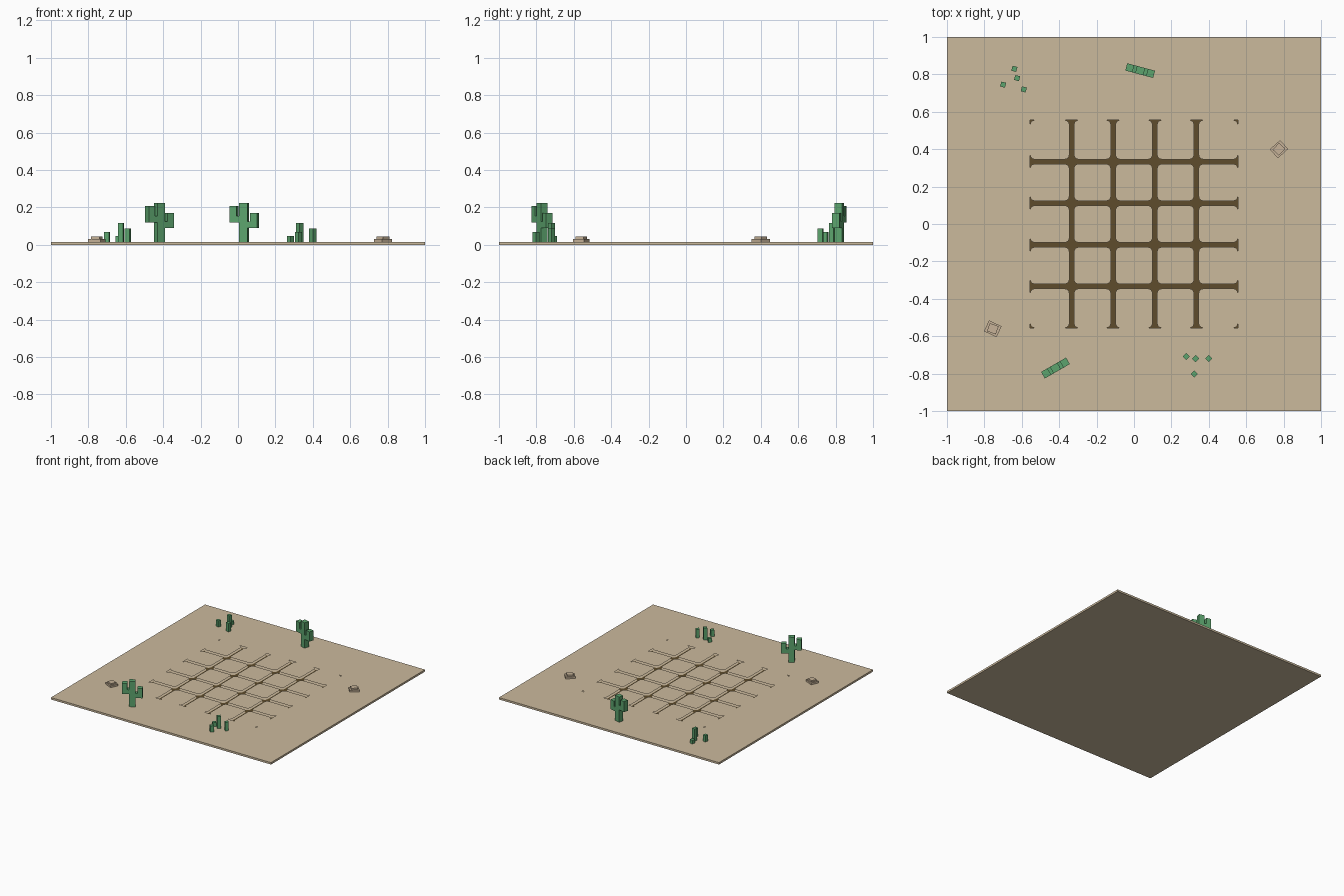
import bpy, bmesh, math
from mathutils import Matrix, Vector

if "Cube" in bpy.data.objects:
    bpy.data.objects.remove(bpy.data.objects["Cube"])

TOP = 0.016           # ground surface height
CELL = 2 / 9          # size of one dried mud plate
PIT = CELL * 2.5      # half size of the cracked area
GAP = 0.0125          # half width of a crack
ROUND = 0.024         # corner radius of a plate


def material(name, rgb):
    m = bpy.data.materials.new(name)
    m.diffuse_color = (*rgb, 1)
    m.use_nodes = True
    m.node_tree.nodes["Principled BSDF"].inputs["Base Color"].default_value = m.diffuse_color
    return m


SAND = material("sand", (0.60, 0.49, 0.335))
CRACK = material("crack_brown", (0.112, 0.072, 0.025))
GREEN = material("cactus_green", (0.107, 0.37, 0.155))
ROCK = material("rock_tan", (0.57, 0.45, 0.315))


def finish(name, bm, mats, place=Matrix()):
    me = bpy.data.meshes.new(name)
    bm.to_mesh(me)
    bm.free()
    for m in mats:
        me.materials.append(m)
    ob = bpy.data.objects.new(name, me)
    ob.matrix_world = place
    bpy.context.collection.objects.link(ob)
    return ob


def box(bm, lo, hi, turn=0):
    lo, hi = Vector(lo), Vector(hi)
    size = Matrix.Diagonal((*(hi - lo), 1))
    bmesh.ops.create_cube(bm, size=1, matrix=Matrix.Translation((lo + hi) / 2)
                          @ Matrix.Rotation(math.radians(turn), 4, 'Z') @ size)


def spot(x, y, turn):
    return Matrix.Translation((x, y, TOP)) @ Matrix.Rotation(math.radians(turn), 4, 'Z')


def face(bm, pts, mat=0):
    f = bm.faces.new([bm.verts.new(p) for p in pts])
    f.material_index = mat
    return f


def plate_outline(i, j, z):
    """Rounded plate; sides on the rim of the cracked area stay flush."""
    def side(k, s):
        edge = (k - 2) * CELL + s * CELL / 2
        return edge if abs(edge) > PIT - 0.01 else edge - s * GAP
    pts = []
    for n, (sx, sy) in enumerate(((1, 1), (-1, 1), (-1, -1), (1, -1))):
        cx, cy = side(i, sx) - sx * ROUND, side(j, sy) - sy * ROUND
        for k in range(5):
            a = math.pi / 2 * (n + k / 4)
            pts.append((cx + ROUND * math.cos(a), cy + ROUND * math.sin(a), z))
    return pts


# ground: thin slab whose top is a frame around the cracked area
bm = bmesh.new()
box(bm, (-1, -1, 0), (1, 1, TOP))
bmesh.ops.delete(bm, geom=[f for f in bm.faces if f.normal.z > 0.5], context='FACES_ONLY')
ring = ((1, 1), (-1, 1), (-1, -1), (1, -1))
for n in range(4):
    (ax, ay), (bx, by) = ring[n], ring[(n + 1) % 4]
    face(bm, [(ax, ay, TOP), (bx, by, TOP),
              (bx * PIT, by * PIT, TOP), (ax * PIT, ay * PIT, TOP)])
bmesh.ops.remove_doubles(bm, verts=bm.verts, dist=1e-5)
finish("ground", bm, [SAND])

# crack floor: dark sheet, covered by sand wherever a plate lies above it
bm = bmesh.new()
face(bm, [(x * PIT, y * PIT, 0.0005) for x, y in ring])
finish("crack_floor", bm, [CRACK])

bm = bmesh.new()
for i in range(5):
    for j in range(5):
        for z in (0.001, TOP):
            face(bm, plate_outline(i, j, z))
finish("mud_plates", bm, [SAND])


# tall cacti: trunk with a high arm on one side and a low arm on the other
def tall_cactus(name, x, y, turn):
    bm = bmesh.new()
    d = 0.02
    box(bm, (-0.0225, -d, 0), (0.0225, d, 0.208))
    for s, z0, z1 in ((-1, 0.103, 0.19), (1, 0.073, 0.153)):
        xs = sorted((s * 0.0225, s * 0.04))
        box(bm, (xs[0], -d, z0), (xs[1], d, z0 + 0.036))
        xs = sorted((s * 0.038, s * 0.077))
        box(bm, (xs[0], -d, z0), (xs[1], d, z1))
    finish(name, bm, [GREEN], spot(x, y, turn))


tall_cactus("front_tall_cactus", -0.42, -0.77, 30)
tall_cactus("back_tall_cactus", 0.033, 0.82, -15)


# cactus clumps: four square stalks of different height
def clump(name, x, y, turn):
    bm = bmesh.new()
    r = 0.0135
    for px, py, h in ((0, 0, 0.10), (0.05, -0.049, 0.07),
                      (-0.063, -0.053, 0.052), (-0.027, 0.044, 0.03)):
        box(bm, (px - r, py - r, 0), (px + r, py + r, h))
    finish(name, bm, [GREEN], spot(x, y, turn))


clump("back_cactus_clump", -0.625, 0.78, -15)
clump("front_cactus_clump", 0.33, -0.72, 45)


# rocks: two stacked slabs
def rock(name, x, y, turn):
    bm = bmesh.new()
    box(bm, (-0.037, -0.032, 0), (0.037, 0.032, 0.015))
    box(bm, (-0.025, -0.023, 0.015), (0.025, 0.023, 0.027), 5)
    finish(name, bm, [ROCK], spot(x, y, turn))


rock("right_rock", 0.775, 0.40, 42)
rock("left_rock", -0.755, -0.56, -25)
